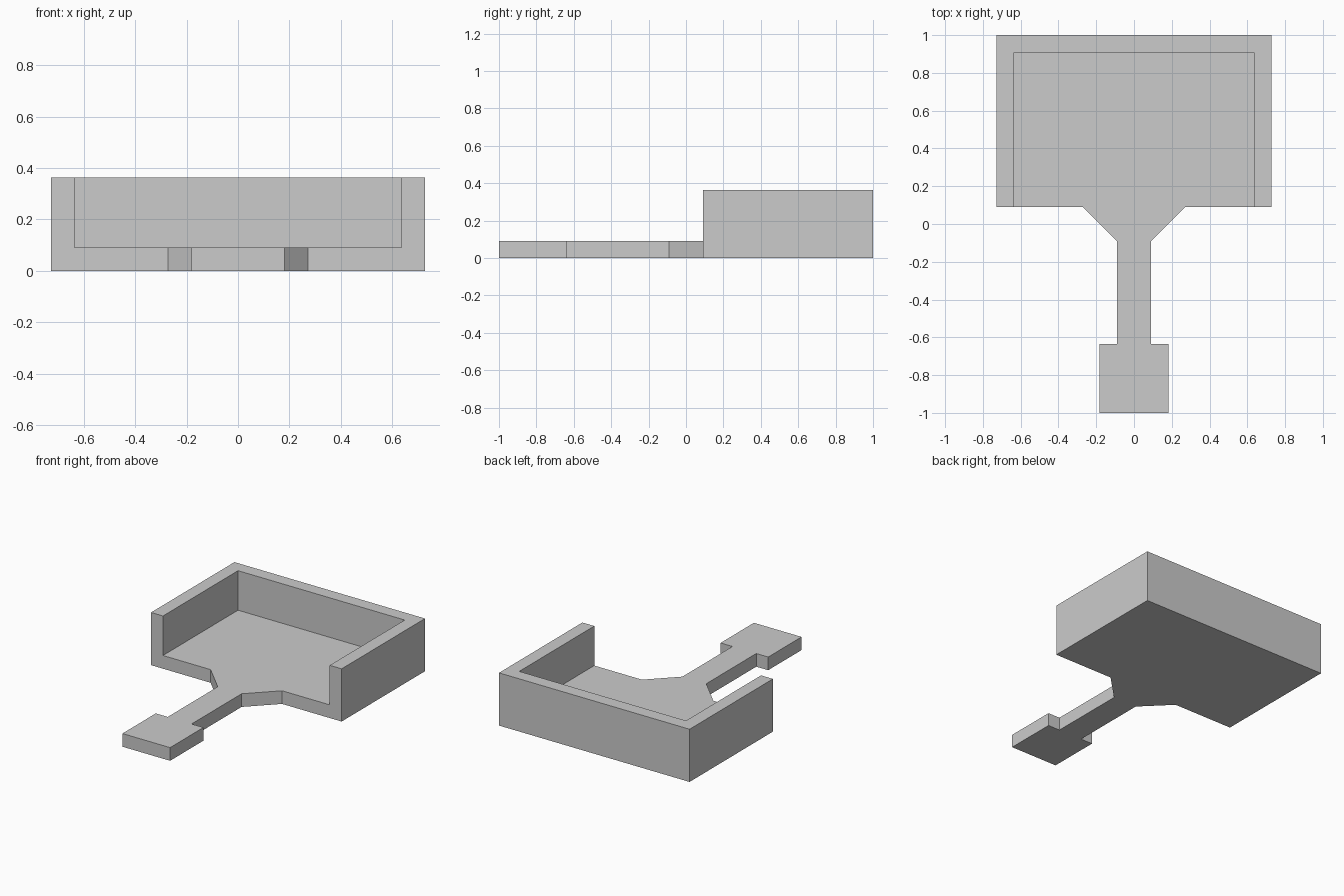
import bpy, bmesh, math

if "Cube" in bpy.data.objects:
    bpy.data.objects.remove(bpy.data.objects["Cube"])

U = 1 / 11  # grid unit of the model: every size is a multiple of it


def mirrored(half):
    """Right half outline plus its mirror image on the left."""
    return half + [(-x, y) for x, y in reversed(half)]


# Floor with tapered neck, handle and wide grip
floor_plan = mirrored([(2, -11), (2, -7), (1, -7), (1, -1), (3, 1), (7, 1), (7, 10)])
# U-shaped wall around three sides of the tray
wall_plan = [(7, 1), (8, 1), (8, 11), (-8, 11), (-8, 1), (-7, 1), (-7, 10), (7, 10)]

bm = bmesh.new()
verts = {}


def add_face(plan):
    for p in plan:
        if p not in verts:
            verts[p] = bm.verts.new((p[0] * U, p[1] * U, 0))
    return bm.faces.new([verts[p] for p in plan])


def extrude(faces, height):
    geom = bmesh.ops.extrude_face_region(bm, geom=faces)["geom"]
    bmesh.ops.translate(bm, vec=(0, 0, height),
                        verts=[g for g in geom if isinstance(g, bmesh.types.BMVert)])
    return [g for g in geom if isinstance(g, bmesh.types.BMFace)]


# Thin plate over the whole plan, then raise only the wall
top = extrude([add_face(floor_plan), add_face(wall_plan)], U)
wall_top = [f for f in top if any(abs(v.co.x) > 7.5 * U for v in f.verts)]
extrude(wall_top, 3 * U)

# Merge coplanar faces into clean flat sides
bmesh.ops.recalc_face_normals(bm, faces=bm.faces)
bmesh.ops.dissolve_limit(bm, angle_limit=math.radians(1), verts=bm.verts, edges=bm.edges)

mesh = bpy.data.meshes.new("dustpan")
bm.to_mesh(mesh)
bm.free()
bpy.context.collection.objects.link(bpy.data.objects.new("dustpan", mesh))
